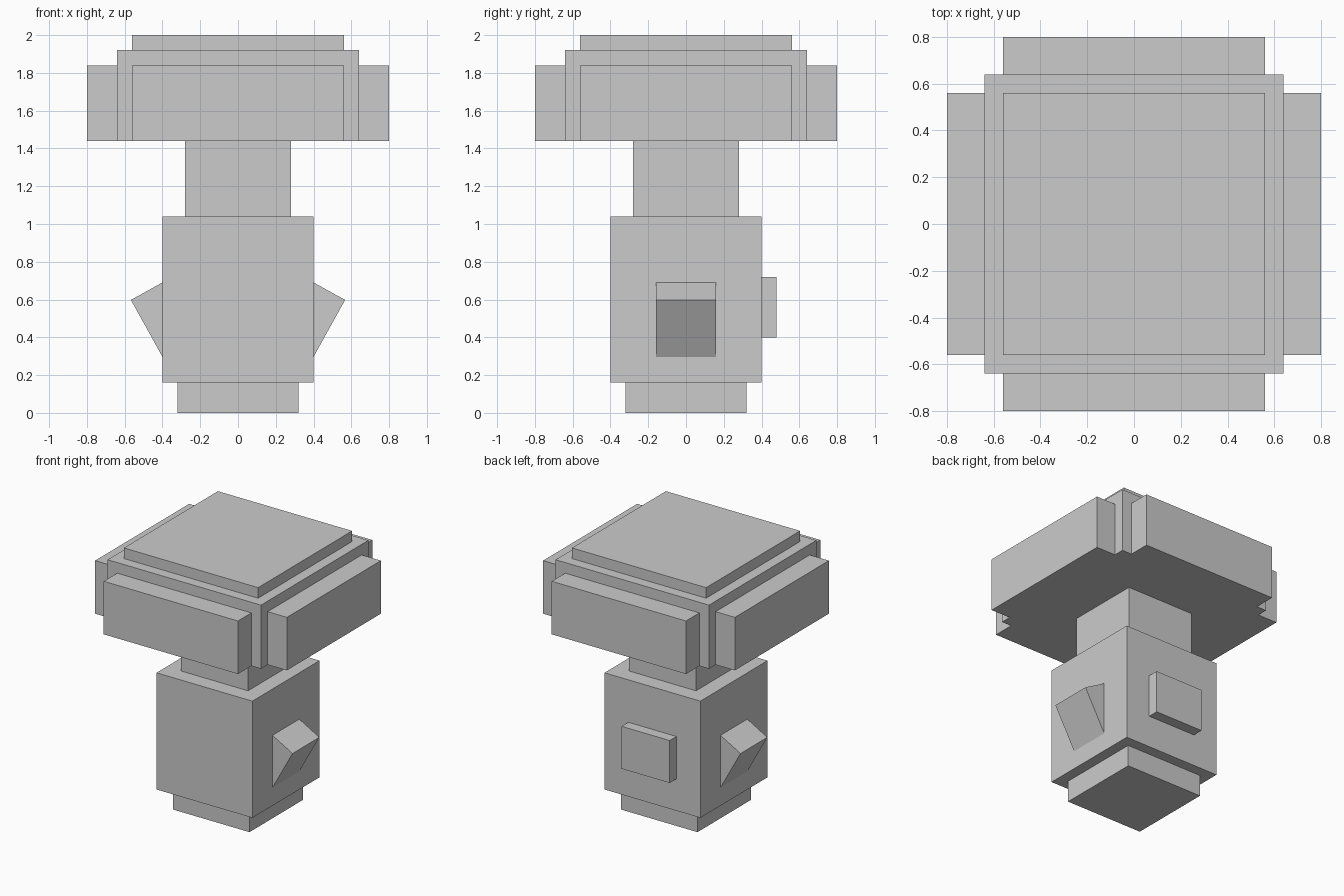
import bpy, math

if "Cube" in bpy.data.objects:
    bpy.data.objects.remove(bpy.data.objects["Cube"])


def box(name, x, y, z, tilt=0.0):
    """Box from (min, max) ranges, optionally tilted about y around its centre."""
    bpy.ops.mesh.primitive_cube_add(size=1)
    ob = bpy.context.object
    ob.name = name
    ob.location = [(a + b) / 2 for a, b in (x, y, z)]
    ob.scale = [b - a for a, b in (x, y, z)]
    ob.rotation_euler.y = tilt
    return ob


def square(name, half, z0, z1):
    return box(name, (-half, half), (-half, half), (z0, z1))


# Stacked square sections
square("base", 0.32, 0.0, 0.16)
square("body", 0.40, 0.16, 1.04)
square("neck", 0.28, 1.04, 1.44)
square("head_core", 0.64, 1.44, 1.92)
square("head_top_plate", 0.56, 1.92, 2.0)

# Back plate on the body
box("back_plate", (-0.2, 0.2), (0.4, 0.48), (0.4, 0.72))

# Head side panels and tilted side lugs, mirrored left and right
tilt = math.radians(29)
s, c = math.sin(tilt), math.cos(tilt)
length, depth = 0.4, 0.24
cx = 0.567 - s * length / 2 - c * depth / 2
cz = 0.598 - c * length / 2 + s * depth / 2
for side, label in ((1, "right"), (-1, "left")):
    a, b = sorted((side * 0.64, side * 0.8))
    box(f"head_panel_{label}", (a, b), (-0.56, 0.56), (1.44, 1.84))
    box(f"side_lug_{label}",
        (side * cx - depth / 2, side * cx + depth / 2), (-0.16, 0.16),
        (cz - length / 2, cz + length / 2), side * tilt)

# Head front and back panels
box("head_panel_front", (-0.56, 0.56), (-0.8, -0.64), (1.44, 1.84))
box("head_panel_back", (-0.56, 0.56), (0.64, 0.8), (1.44, 1.84))
